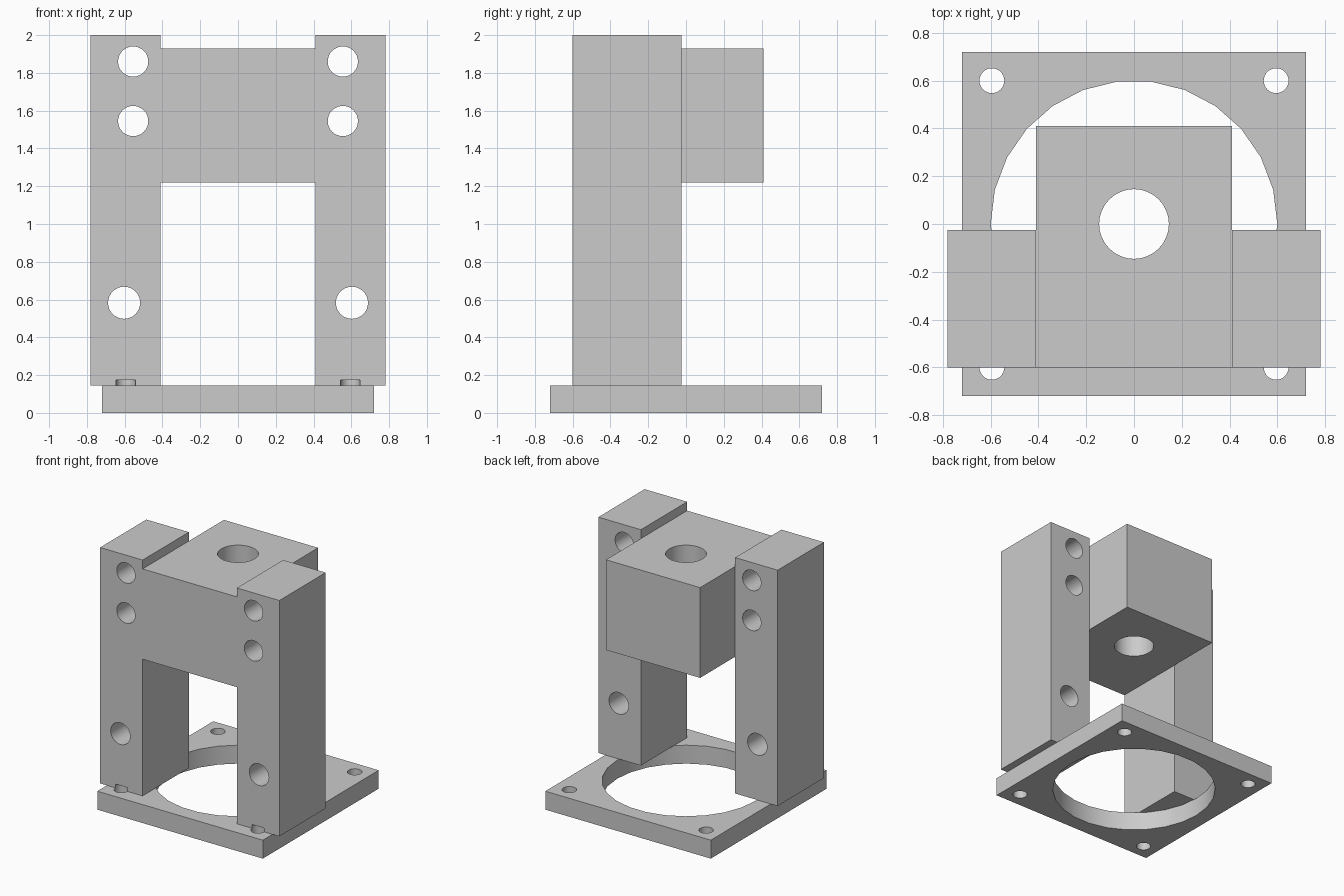
import bpy, bmesh, math
from mathutils import Matrix, Vector

if "Cube" in bpy.data.objects:
    bpy.data.objects.remove(bpy.data.objects["Cube"])


def add_object(name, bm):
    bmesh.ops.recalc_face_normals(bm, faces=bm.faces)
    mesh = bpy.data.meshes.new(name)
    bm.to_mesh(mesh)
    bm.free()
    obj = bpy.data.objects.new(name, mesh)
    bpy.context.collection.objects.link(obj)
    return obj


def rod(center, radius, length, axis="Z", sides=32):
    bm = bmesh.new()
    turn = Matrix.Rotation(math.pi / 2, 4, "X") if axis == "Y" else Matrix()
    # first corner of the circle lies on the x axis
    spin = Matrix.Rotation(math.pi / 2, 4, "Z")
    bmesh.ops.create_cone(bm, cap_ends=True, segments=sides, radius1=radius,
                          radius2=radius, depth=length,
                          matrix=Matrix.Translation(center) @ turn @ spin)
    return add_object("hole_cutter", bm)


def drill(obj, cutters):
    bpy.context.view_layer.objects.active = obj
    for cutter in cutters:
        mod = obj.modifiers.new("hole", "BOOLEAN")
        mod.operation = "DIFFERENCE"
        mod.solver = "EXACT"
        mod.object = cutter
        bpy.ops.object.modifier_apply(modifier=mod.name)
        bpy.data.objects.remove(cutter, do_unlink=True)
    bpy.ops.object.select_all(action="DESELECT")
    obj.select_set(True)
    bpy.ops.object.shade_smooth_by_angle(angle=math.radians(30))


BASE_TOP = 0.145


def corner_holes():
    return [rod((x, y, 0.0375), 0.052, 0.275)
            for x in (-0.595, 0.595) for y in (-0.6, 0.6)]


# Base plate with large bore and four screw holes
bm = bmesh.new()
bmesh.ops.create_cube(bm, size=1, matrix=Matrix.Translation((0, 0, BASE_TOP / 2))
                      @ Matrix.Diagonal((1.44, 1.44, BASE_TOP, 1)))
base = add_object("base_plate", bm)
drill(base, [rod((0, 0, 0.07), 0.6, 0.4, sides=26)] + corner_holes())

# Upright frame: two legs and a bridge, bridge block pulled out to the back
INNER, OUTER = 0.41, 0.78
LOW, HIGH, TOP = 1.22, 1.93, 2.0
FRONT, MID, BACK = -0.6, -0.025, 0.41
bm = bmesh.new()
inner = {(s, z): bm.verts.new((s * INNER, FRONT, z))
         for s in (-1, 1) for z in (BASE_TOP, LOW, HIGH, TOP)}
for s in (-1, 1):
    outer = [bm.verts.new((s * OUTER, FRONT, z)) for z in (TOP, BASE_TOP)]
    bm.faces.new([inner[s, z] for z in (BASE_TOP, LOW, HIGH, TOP)] + outer)
bm.faces.new([inner[-1, LOW], inner[1, LOW], inner[1, HIGH], inner[-1, HIGH]])
bmesh.ops.recalc_face_normals(bm, faces=bm.faces)


def extrude_back(faces, depth):
    out = bmesh.ops.extrude_face_region(bm, geom=faces)["geom"]
    bmesh.ops.translate(bm, vec=Vector((0, depth, 0)),
                        verts=[g for g in out if isinstance(g, bmesh.types.BMVert)])
    return [g for g in out if isinstance(g, bmesh.types.BMFace)]


back_faces = extrude_back(bm.faces[:], MID - FRONT)
bridge = [f for f in back_faces if abs(f.calc_center_median().x) < 0.1]
extrude_back(bridge, BACK - MID)
bmesh.ops.recalc_face_normals(bm, faces=bm.faces)
bmesh.ops.dissolve_limit(bm, angle_limit=0.01, verts=bm.verts, edges=bm.edges)
frame = add_object("upright_frame", bm)

# Bolt holes through the legs, vertical bore, screw head clearance at the feet
cutters = [rod((0, 0, 1.575), 0.146, 1.0)]
for s in (-1, 1):
    for x, z, r in ((0.555, 1.86, 0.08), (0.555, 1.545, 0.08), (0.603, 0.583, 0.085)):
        cutters.append(rod((s * x, -0.31, z), r, 0.8, "Y"))
drill(frame, cutters + corner_holes())
